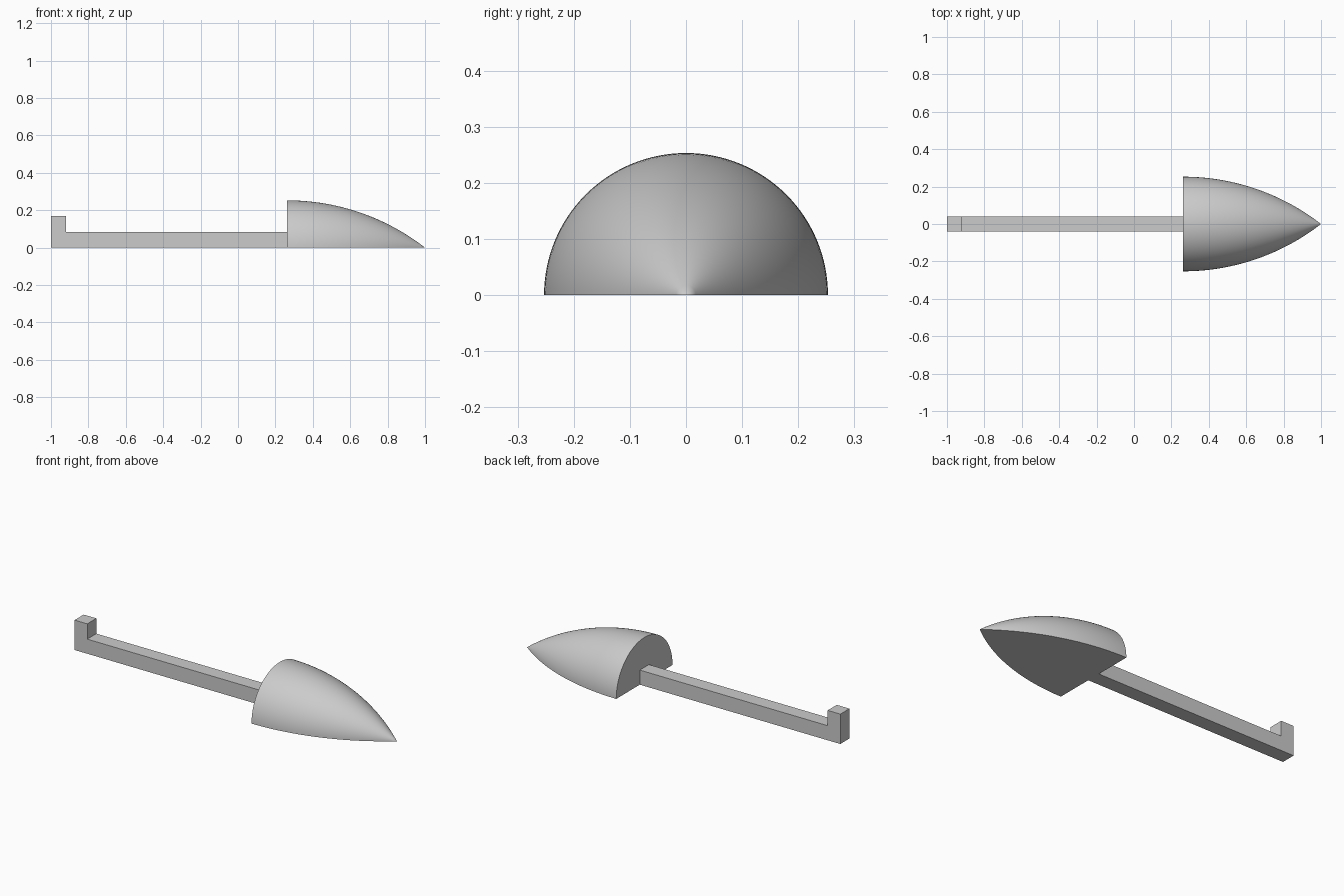
import bpy, bmesh, math

cube = bpy.data.objects.get("Cube")
if cube:
    bpy.data.objects.remove(cube, do_unlink=True)

grey = bpy.data.materials.new("plain_grey")
grey.use_nodes = True
grey.diffuse_color = (0.6, 0.6, 0.6, 1)
grey.node_tree.nodes["Principled BSDF"].inputs["Base Color"].default_value = (0.6, 0.6, 0.6, 1)

BASE_X, TIP_X, RADIUS = 0.262, 1.0, 0.253


def finish(name, bm):
    bmesh.ops.recalc_face_normals(bm, faces=bm.faces)
    mesh = bpy.data.meshes.new(name)
    bm.to_mesh(mesh)
    bm.free()
    mesh.materials.append(grey)
    obj = bpy.data.objects.new(name, mesh)
    bpy.context.collection.objects.link(obj)
    return obj


# Half nose cone: a circular-arc profile swept half a turn about the x axis
def half_nose(rings=32, segments=64):
    length = TIP_X - BASE_X
    arc = (RADIUS ** 2 + length ** 2) / (2 * RADIUS)
    bm = bmesh.new()
    rows = []
    for i in range(rings):
        d = length * i / rings
        r = math.sqrt(arc ** 2 - d ** 2) - arc + RADIUS
        angles = [math.pi * j / segments for j in range(segments + 1)]
        rows.append([bm.verts.new((BASE_X + d, r * math.cos(a), r * math.sin(a)))
                     for a in angles])
    tip = bm.verts.new((TIP_X, 0, 0))
    for a, b in zip(rows, rows[1:]):
        for j in range(segments):
            bm.faces.new((a[j], a[j + 1], b[j + 1], b[j]))
    for j in range(segments):
        bm.faces.new((rows[-1][j], rows[-1][j + 1], tip))
    # Flat back and flat underside
    bm.faces.new(rows[0])
    bm.faces.new([row[0] for row in rows] + [tip] + [row[-1] for row in reversed(rows)])
    return finish("half_nose_cone", bm)


# Stem with an upright hook: side profile extruded across y
def hooked_stem(half_width=0.041):
    profile = [(-1, 0), (BASE_X, 0), (BASE_X, 0.083), (-0.92, 0.083),
               (-0.92, 0.17), (-1, 0.17)]
    bm = bmesh.new()
    face = bm.faces.new([bm.verts.new((x, -half_width, z)) for x, z in profile])
    new = bmesh.ops.extrude_face_region(bm, geom=[face])["geom"]
    bmesh.ops.translate(bm, vec=(0, 2 * half_width, 0),
                        verts=[v for v in new if isinstance(v, bmesh.types.BMVert)])
    return finish("hooked_stem", bm)


hooked_stem()
nose = half_nose()
bpy.ops.object.select_all(action='DESELECT')
nose.select_set(True)
bpy.context.view_layer.objects.active = nose
bpy.ops.object.shade_smooth_by_angle(angle=math.radians(35))
